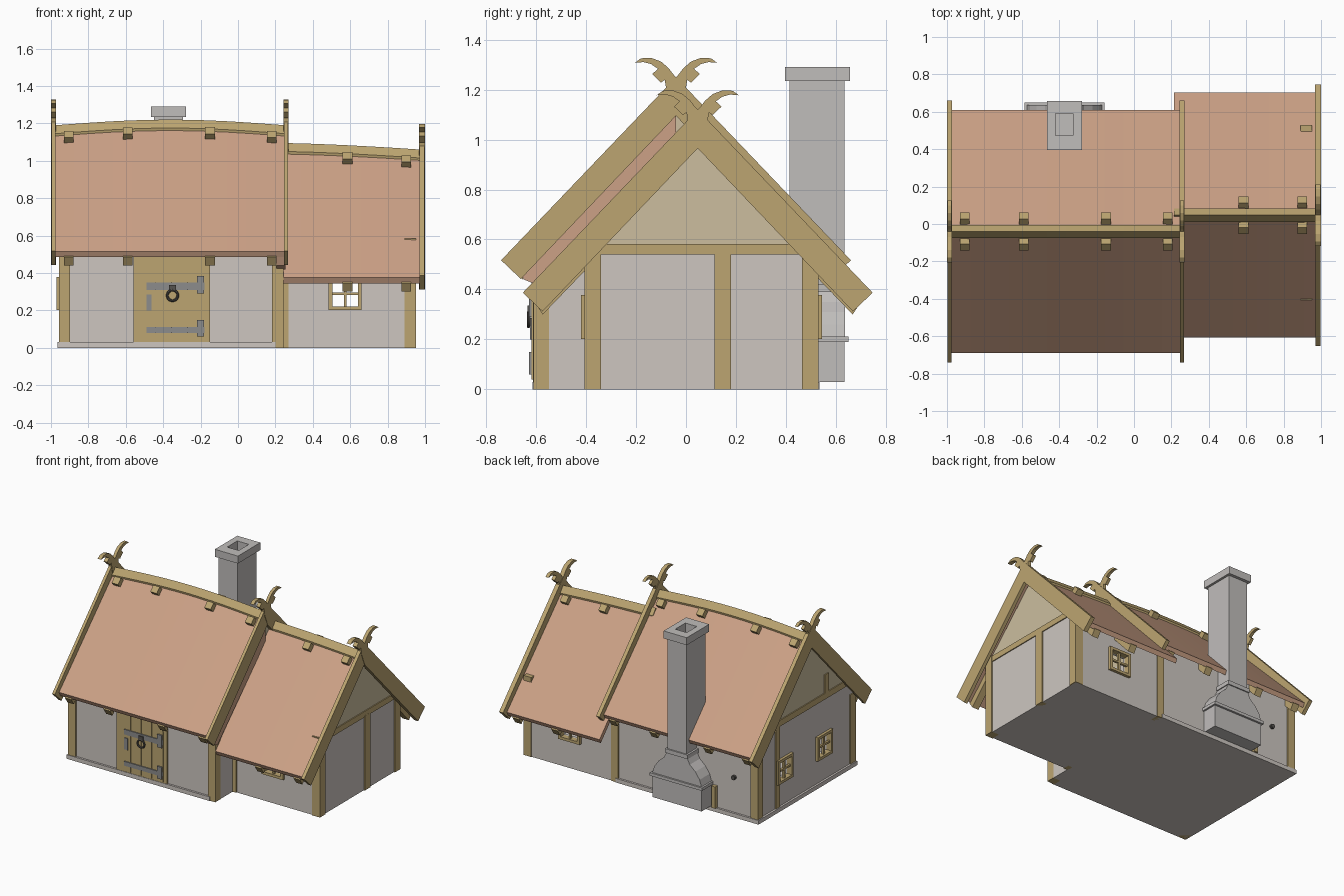
import bpy, bmesh, math
from mathutils import Matrix, Vector

if "Cube" in bpy.data.objects:
    bpy.data.objects.remove(bpy.data.objects["Cube"])


def material(name, r, g, b):
    m = bpy.data.materials.new(name)
    lin = lambda c: ((c / 255 + 0.055) / 1.055) ** 2.4
    m.diffuse_color = (lin(r), lin(g), lin(b), 1)
    m.use_nodes = True
    m.node_tree.nodes["Principled BSDF"].inputs["Base Color"].default_value = m.diffuse_color
    return m


ROOF = material("clay_roof", 204, 161, 134)
WOOD = material("timber", 188, 165, 113)
WALL = material("plaster", 205, 198, 192)
GABLE = material("gable_boards", 204, 190, 159)
STONE = material("chimney_stone", 192, 189, 187)
IRON = material("iron", 140, 140, 140)
DARK = material("dark_iron", 85, 82, 78)


def finish(name, mat, bm):
    bmesh.ops.recalc_face_normals(bm, faces=bm.faces)
    me = bpy.data.meshes.new(name)
    bm.to_mesh(me)
    bm.free()
    me.materials.append(mat)
    ob = bpy.data.objects.new(name, me)
    bpy.context.collection.objects.link(ob)
    return ob


def loft(name, mat, rings):
    """Skin closed rings of equal length and cap both ends."""
    bm = bmesh.new()
    vs = [[bm.verts.new(p) for p in ring] for ring in rings]
    n = len(vs[0])
    for a, b in zip(vs, vs[1:]):
        for i in range(n):
            bm.faces.new((a[i], a[(i + 1) % n], b[(i + 1) % n], b[i]))
    bm.faces.new(vs[0])
    bm.faces.new(vs[-1])
    return finish(name, mat, bm)


def prism(name, mat, pts, x0, x1):
    return loft(name, mat, [[(x, y, z) for y, z in pts] for x in (x0, x1)])


def boxes(name, mat, items):
    """Each item is x0, x1, y0, y1, z0, z1."""
    bm = bmesh.new()
    for x0, x1, y0, y1, z0, z1 in items:
        m = Matrix.Translation(((x0 + x1) / 2, (y0 + y1) / 2, (z0 + z1) / 2)) @ \
            Matrix.Diagonal((x1 - x0, y1 - y0, z1 - z0, 1))
        bmesh.ops.create_cube(bm, size=1, matrix=m)
    return finish(name, mat, bm)


def cut(ob, cutter):
    mod = ob.modifiers.new("cut", 'BOOLEAN')
    mod.operation, mod.solver, mod.object = 'DIFFERENCE', 'EXACT', cutter
    bpy.context.view_layer.objects.active = ob
    bpy.ops.object.modifier_apply(modifier=mod.name)
    bpy.data.objects.remove(cutter)


# ---- hollow walls with window openings and board-coloured gables
def house(name, x0, x1, y0, y1, e0, e1, yr, apex, split, holes):
    t = 0.04
    ob = prism(name, WALL, [(y0, 0), (y1, 0), (y1, e1), (yr, apex), (y0, e0)], x0, x1)
    cut(ob, prism("cutter", WALL, [(y0 + t, .03), (y1 - t, .03), (y1 - t, e1 - .02),
                                   (yr, apex - .05), (y0 + t, e0 - .02)], x0 + t, x1 - t))
    for h in holes:
        cut(ob, boxes("cutter", WALL, [h]))
    ob.data.materials.append(GABLE)
    bm = bmesh.new()
    bm.from_mesh(ob.data)
    bmesh.ops.bisect_plane(bm, geom=bm.verts[:] + bm.edges[:] + bm.faces[:],
                           plane_co=(0, 0, split), plane_no=(0, 0, 1))
    bm.normal_update()
    for f in bm.faces:
        f.material_index = int(abs(f.normal.x) > .9 and f.calc_center_median().z > split)
    bm.to_mesh(ob.data)
    bm.free()


WX, WZ, H = .573, .29, .07          # wing window centre, height, half opening
SIDE_Y = (.22, -.24)                # left end windows
house("main_walls", -.95, .24, -.60, .52, .55, .55, -.04, 1.11, .64,
      [(-1, -.85, y - H, y + H, WZ - H, WZ + H) for y in SIDE_Y])
house("wing_walls", .21, .945, -.40, .525, .53, .50, .047, .98, .56,
      [(WX - H, WX + H, -.7, .7, WZ - H, WZ + H)])
boxes("plinth", WALL, [(-.965, .20, -.615, .535, 0, .03)])


# ---- window frames with a cross of glazing bars
def window(name, c, along_x):
    h, f, d = .088, .02, .02
    bars = [(-h, h, -d, d, -h, -h + f), (-h, h, -d, d, h - f, h),
            (-h, -h + f, -d, d, -h, h), (h - f, h, -d, d, -h, h),
            (-.007, .007, -.008, .008, -h, h), (-h, h, -.008, .008, -.007, .007)]
    if not along_x:
        bars = [b[2:4] + b[0:2] + b[4:] for b in bars]
    ob = boxes(name, WOOD, bars)
    ob.location = c


window("wing_front_window", (WX, -.40, WZ), True)
window("wing_back_window", (WX, .525, WZ), True)
for i, y in enumerate(SIDE_Y):
    window(f"end_window_{i}", (-.95, y, WZ), False)

# ---- timber frame
boxes("main_posts", WOOD, [(x, x + .06, y, y + .062, 0, .54)
                           for x in (-.957, .182) for y in (-.61, .468)])
boxes("wing_posts", WOOD, [(.89, .953, -.407, -.34, 0, .585), (.89, .953, .465, .53, 0, .585),
                           (.91, .953, .115, .18, 0, .55), (.235, .27, -.407, -.36, 0, .50)])
boxes("gable_beams", WOOD, [(.915, .952, -.40, .52, .54, .582),
                            (-.957, -.92, -.52, .44, .62, .665)])
boxes("end_uprights", WOOD, [(-.957, -.92, .27, .32, 0, .76), (-.957, -.92, -.30, -.25, .64, .80)])


# ---- roofs: curved ridge, straight eaves, rafters, ridge cap and pegs
def roof(name, x0, x1, yr, half, eave, ridge, spots):
    N = 12
    xs = [x0 + (x1 - x0) * i / N for i in range(N + 1)]

    def sweep(part, mat, sec):      # sec: offset, height, follows the ridge or not
        loft(f"{name}_{part}", mat,
             [[(x, yr + u, z + (ridge(x) if k else 0)) for u, z, k in sec] for x in xs])

    sweep("roof", ROOF, [(-half, eave, 0), (0, 0, 1), (half, eave, 0),
                         (half - .015, eave - .03, 0), (0, -.045, 1), (-half + .015, eave - .03, 0)])
    sweep("ridge_cap", WOOD, [(-.035, -.02, 1), (0, .025, 1), (.035, -.02, 1),
                              (.03, -.045, 1), (0, -.02, 1), (-.03, -.045, 1)])
    bm = bmesh.new()
    for x in spots:
        r = ridge(x)
        ang = math.atan2(r - eave, half)
        for s in (-1, 1):
            m = Matrix.Translation((x, yr + s * .062, r - .05)) @ Matrix.Rotation(-s * ang, 4, 'X') \
                @ Matrix.Diagonal((.052, .05, .06, 1))
            bmesh.ops.create_cube(bm, size=1, matrix=m)
    finish(name + "_ridge_pegs", WOOD, bm)
    for i, x in enumerate(spots):
        r = ridge(x)
        for s in (-1, 1):
            e = half - .005
            prism(f"{name}_rafter_{i}", WOOD,
                  [(yr, r - .04), (yr + s * e, eave - .03), (yr + s * (e - .03), eave - .075),
                   (yr, r - .095)], x - .026, x + .026)


roof("main", -.975, .25, -.04, .65, .515,
     lambda x: 1.165 + .03 * math.sin(math.pi * (x + .975) / 1.225), (-.905, -.59, -.15, .18))
roof("wing", .213, .972, .047, .655, .375,
     lambda x: 1.07 - .035 * ((x - .213) / .76) ** 1.5, (.585, .90))
# roof side closing the step between the two roofs
prism("roof_step", ROOF, [(-.67, .49), (-.04, 1.13), (-.04, .97), (-.60, .42), (-.65, .44)], .205, .253)


# ---- crossed barge boards with curled horns
def barge(name, x0, x1, yr, a):
    board = [(.70, -.733), (-.01, .01), (-.03, .036), (-.06, .062), (-.10, .077), (-.14, .075),
             (-.165, .057), (-.13, .060), (-.10, .052), (-.072, .033), (-.08, .026),
             (-.095, .012), (-.06, -.022), (-.045, -.012), (-.035, -.07), (0, -.155), (.621, -.808)]
    for s, d in ((1, 0), (-1, .003)):
        prism(f"{name}_{'back' if s > 0 else 'front'}", WOOD,
              [(yr + s * u, a + z) for u, z in board], x0 + d, x1 - d)


barge("barge_left", -1.0, -.972, -.04, 1.25)
barge("barge_middle", .243, .271, -.04, 1.25)
barge("barge_right", .968, 1.0, .047, 1.12)

# ---- chimney: wide hearth, concave flare, shaft and hollow cap
sections = [(.03, .20, .50, .635), (.19, .20, .50, .635), (.19, .213, .50, .65), (.212, .213, .50, .65),
            (.212, .20, .50, .637), (.26, .185, .50, .637), (.31, .15, .50, .637), (.35, .105, .50, .637),
            (.39, .085, .50, .637), (.39, .092, .50, .645), (.42, .092, .50, .645), (.42, .077, .50, .635),
            (.47, .077, .415, .635), (1.235, .077, .415, .635), (1.235, .094, .396, .657),
            (1.29, .094, .396, .657), (1.29, .047, .472, .59), (1.12, .047, .472, .59)]
CX = -.372
loft("chimney", STONE, [[(CX - h, a, z), (CX + h, a, z), (CX + h, b, z), (CX - h, b, z)]
                        for z, h, a, b in sections])
boxes("fire_log", WOOD, [(-.62, -.59, .515, .548, .03, .19)])

# ---- door: frame, arched planks, hinges, lock plate, ring
DX = -.355
boxes("door_frame", WOOD, [(-.56, -.15, -.612, -.59, .03, .53)])
edges = (-.18, -.085, .0, .085, .18)
arch = lambda u: .37 + math.sqrt(max(0, .185 ** 2 - u * u)) * .7
for i, (a, b) in enumerate(zip(edges, edges[1:])):
    a, b = a + .002, b - .002
    top = [(a + (b - a) * k / 4, arch(a + (b - a) * k / 4)) for k in range(5)]
    outline = [(b, .04), (a, .04)] + top
    loft(f"door_plank_{i}", WOOD, [[(DX + u, y, z) for u, z in outline] for y in (-.60, -.618)])
boxes("door_hinges", IRON, [(-.49, -.18, -.625, -.61, .31, .348), (-.22, -.182, -.628, -.61, .29, .385),
                            (-.49, -.18, -.625, -.61, .08, .112), (-.22, -.182, -.628, -.61, .06, .15)])
boxes("lock_plate", IRON, [(-.49, -.462, -.624, -.61, .20, .285)])
bpy.ops.mesh.primitive_torus_add(major_radius=.028, minor_radius=.007, major_segments=20, minor_segments=8,
                                 location=(-.35, -.63, .28), rotation=(math.pi / 2, 0, 0))
ring = bpy.context.object
ring.name = "door_ring"
ring.data.materials.append(DARK)
bpy.ops.object.shade_smooth_by_angle()
boxes("ring_boss", DARK, [(-.368, -.332, -.634, -.61, .30, .336)])

# ---- small iron peg on the back wall
bpy.ops.mesh.primitive_cylinder_add(vertices=10, radius=.016, depth=.03, location=(-.76, .525, .29),
                                    rotation=(math.pi / 2, 0, 0))
peg = bpy.context.object
peg.name = "wall_peg"
peg.data.materials.append(DARK)
